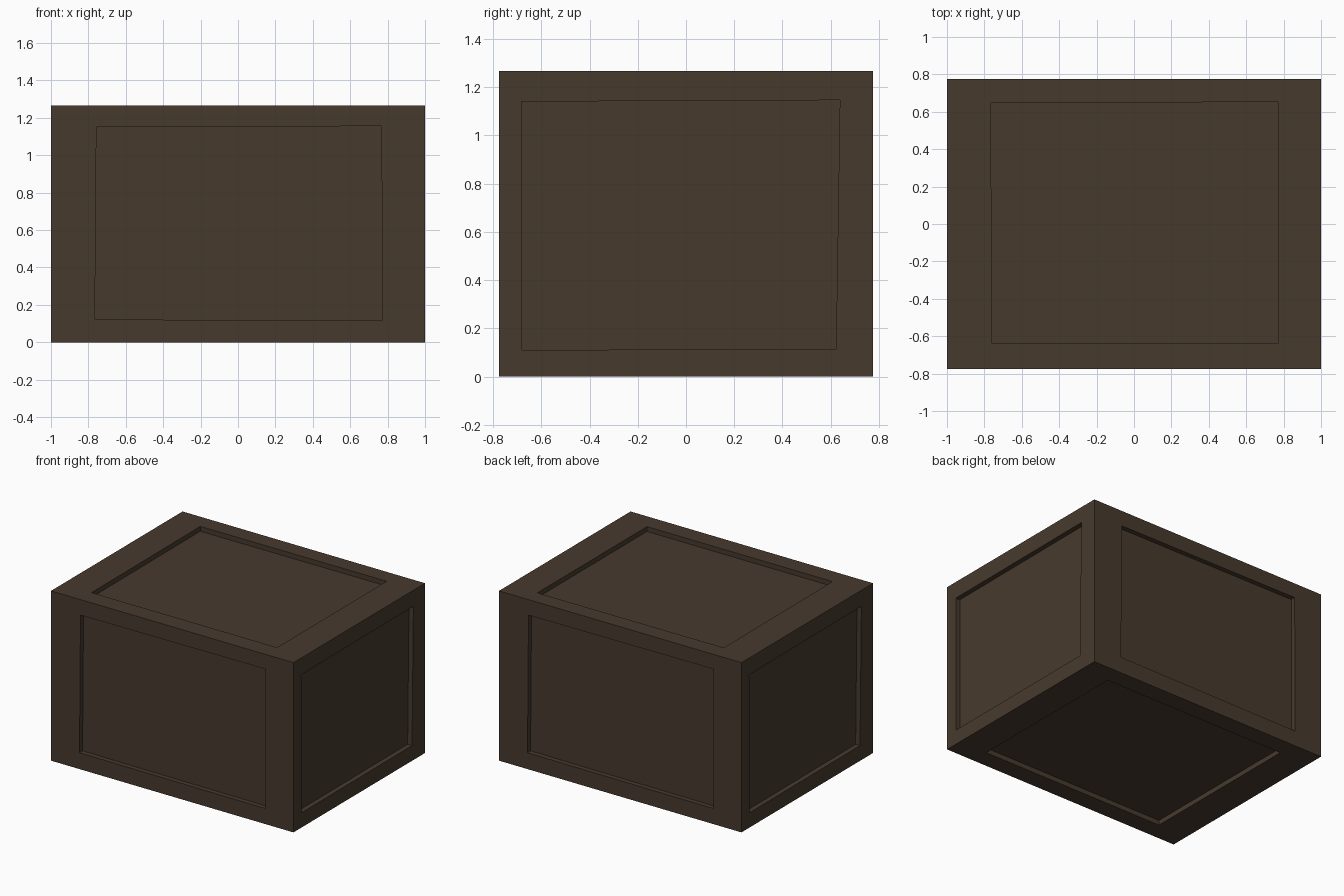
import bpy, bmesh
from mathutils import Vector

if "Cube" in bpy.data.objects:
    bpy.data.objects.remove(bpy.data.objects["Cube"])

HX, HY, H = 1.0, 0.775, 1.266   # half width, half depth, height
DEPTH = 0.036                   # panel recess

wood = bpy.data.materials.new("dark brown wood")
wood.diffuse_color = (0.063, 0.042, 0.027, 1)
wood.use_nodes = True
wood.node_tree.nodes["Principled BSDF"].inputs["Base Color"].default_value = wood.diffuse_color

bm = bmesh.new()


def side(origin, u, v, outer, panel):
    """One box side: a frame, the recess walls and the sunken panel."""
    o, u, v = Vector(origin), Vector(u), Vector(v)
    n = u.cross(v)
    rings = [[bm.verts.new(o + u * a + v * b - n * d) for a, b in pts]
             for pts, d in ((outer, 0), (panel, 0), (panel, DEPTH))]
    for r, s in zip(rings, rings[1:]):
        for i in range(4):
            j = (i + 1) % 4
            bm.faces.new((r[i], r[j], s[j], s[i]))
    bm.faces.new(rings[2])


def rect(a0, a1, b0, b1):
    return [(a0, b0), (a1, b0), (a1, b1), (a0, b1)]


# slightly uneven panel outlines
long_panel = [(-0.765, 0.122), (0.77, 0.116), (0.768, 1.156), (-0.757, 1.15)]
end_panel = [(-0.68, 0.11), (0.622, 0.114), (0.638, 1.146), (-0.683, 1.14)]
top_panel = [(-0.76, -0.64), (0.77, -0.64), (0.77, 0.652), (-0.765, 0.648)]

# front/back and right/left are turned copies of each other
for s in (1, -1):
    side((0, -s * HY, 0), (s, 0, 0), (0, 0, 1), rect(-HX, HX, 0, H), long_panel)
    side((s * HX, 0, 0), (0, s, 0), (0, 0, 1), rect(-HY, HY, 0, H), end_panel)
# top and bottom
side((0, 0, H), (1, 0, 0), (0, 1, 0), rect(-HX, HX, -HY, HY), top_panel)
side((0, 0, 0), (1, 0, 0), (0, -1, 0), rect(-HX, HX, -HY, HY),
     rect(-0.755, 0.768, -0.638, 0.638))

bmesh.ops.remove_doubles(bm, verts=bm.verts, dist=1e-4)
mesh = bpy.data.meshes.new("crate")
bm.to_mesh(mesh)
bm.free()
mesh.materials.append(wood)
bpy.context.collection.objects.link(bpy.data.objects.new("crate", mesh))
